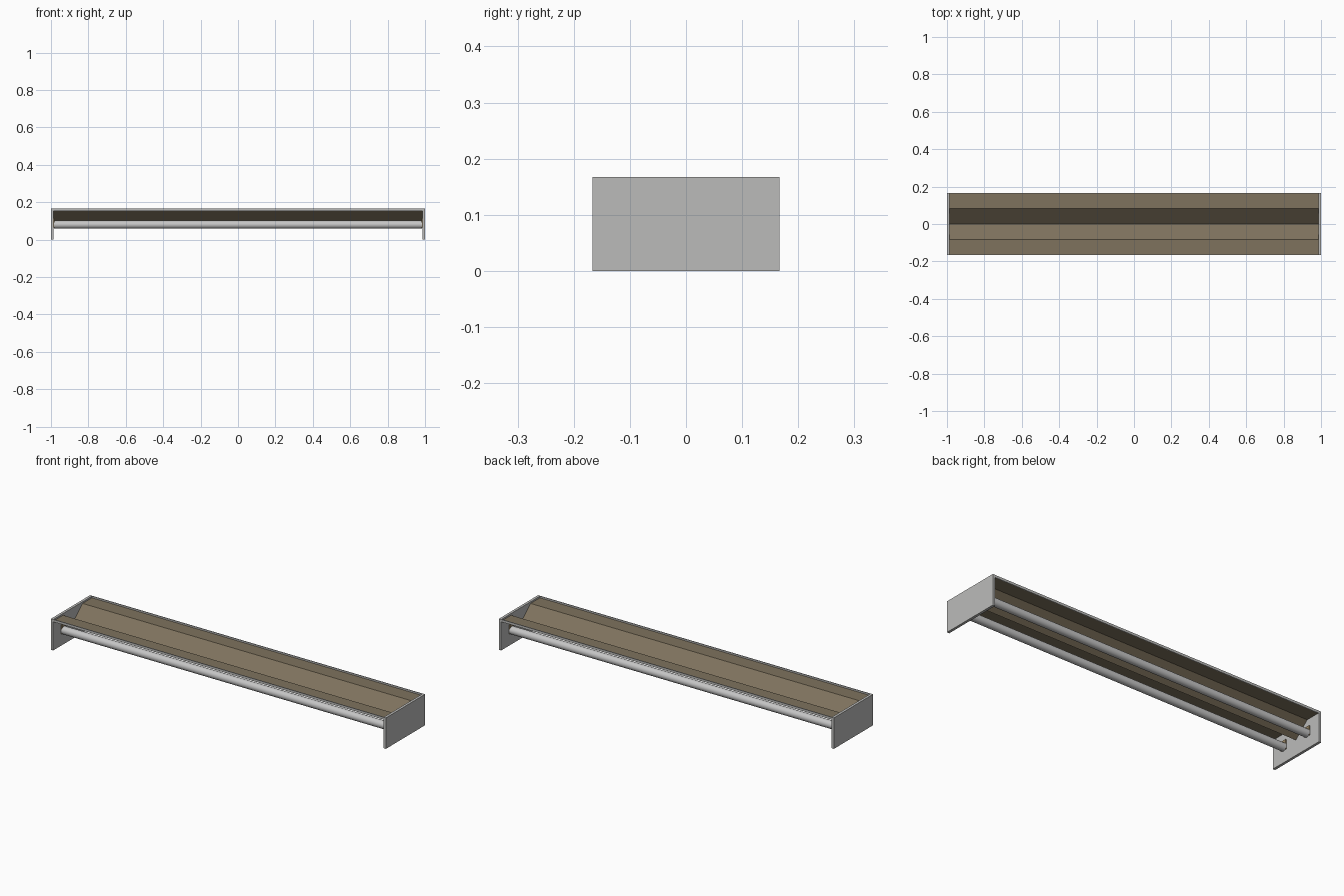
import bpy, math

if "Cube" in bpy.data.objects:
    bpy.data.objects.remove(bpy.data.objects["Cube"])


def material(name, rgb):
    m = bpy.data.materials.new(name)
    m.diffuse_color = (*rgb, 1)
    m.use_nodes = True
    m.node_tree.nodes["Principled BSDF"].inputs["Base Color"].default_value = m.diffuse_color
    return m


GREY = material("plate_grey", (0.50, 0.50, 0.49))
BROWN = material("reflector_brown", (0.21, 0.17, 0.11))
TUBE = material("tube_grey", (0.56, 0.56, 0.56))
TAN = material("holder_tan", (0.33, 0.25, 0.14))


def box(name, lo, hi, mat):
    bpy.ops.mesh.primitive_cube_add(size=1, location=[(a + b) / 2 for a, b in zip(lo, hi)])
    o = bpy.context.object
    o.scale = [b - a for a, b in zip(lo, hi)]
    bpy.ops.object.transform_apply(location=False, rotation=False, scale=True)
    o.name = name
    o.data.materials.append(mat)
    return o


def extrude_x(name, profile, half, mat):
    # closed y/z profile swept along x
    n = len(profile)
    verts = [(x, y, z) for x in (-half, half) for y, z in profile]
    faces = [(i, (i + 1) % n, n + (i + 1) % n, n + i) for i in range(n)]
    faces += [tuple(range(n))[::-1], tuple(range(n, 2 * n))]
    me = bpy.data.meshes.new(name)
    me.from_pydata(verts, [], faces)
    o = bpy.data.objects.new(name, me)
    bpy.context.collection.objects.link(o)
    me.materials.append(mat)
    return o


W, H, INNER = 0.167, 0.167, 0.986

# folded reflector sheet with a central V
top = [(-0.164, 0.158), (-0.083, 0.158), (0, 0.085), (0.083, 0.158), (0.164, 0.158)]
under = [(y, z - 0.003) for y, z in reversed(top)]
extrude_x("reflector", (top + under)[::-1], INNER, BROWN)

for s, side in ((-1, "left"), (1, "right")):
    # end plate
    a, b = sorted((s * INNER, s * 1.0))
    box(side + "_end_plate", (a, -W, 0), (b, W, H), GREY)
    # tube holders on the inside of the plate
    for t, row in ((-1, "front"), (1, "back")):
        a, b = sorted((s * 0.980, s * 0.987))
        box(f"{side}_{row}_holder", (a, t * 0.085 - 0.018, 0.065), (b, t * 0.085 + 0.018, 0.115), TAN)

for t, row in ((-1, "front"), (1, "back")):
    # long edge rail
    a, b = sorted((t * 0.163, t * W))
    box(row + "_rail", (-INNER, a, 0.154), (INNER, b, H), GREY)
    # lamp tube
    bpy.ops.mesh.primitive_cylinder_add(vertices=32, radius=0.021, depth=2 * 0.983,
                                        location=(0, t * 0.085, 0.08),
                                        rotation=(0, math.pi / 2, 0))
    tube = bpy.context.object
    tube.name = row + "_tube"
    tube.data.materials.append(TUBE)
    bpy.ops.object.shade_smooth_by_angle()
